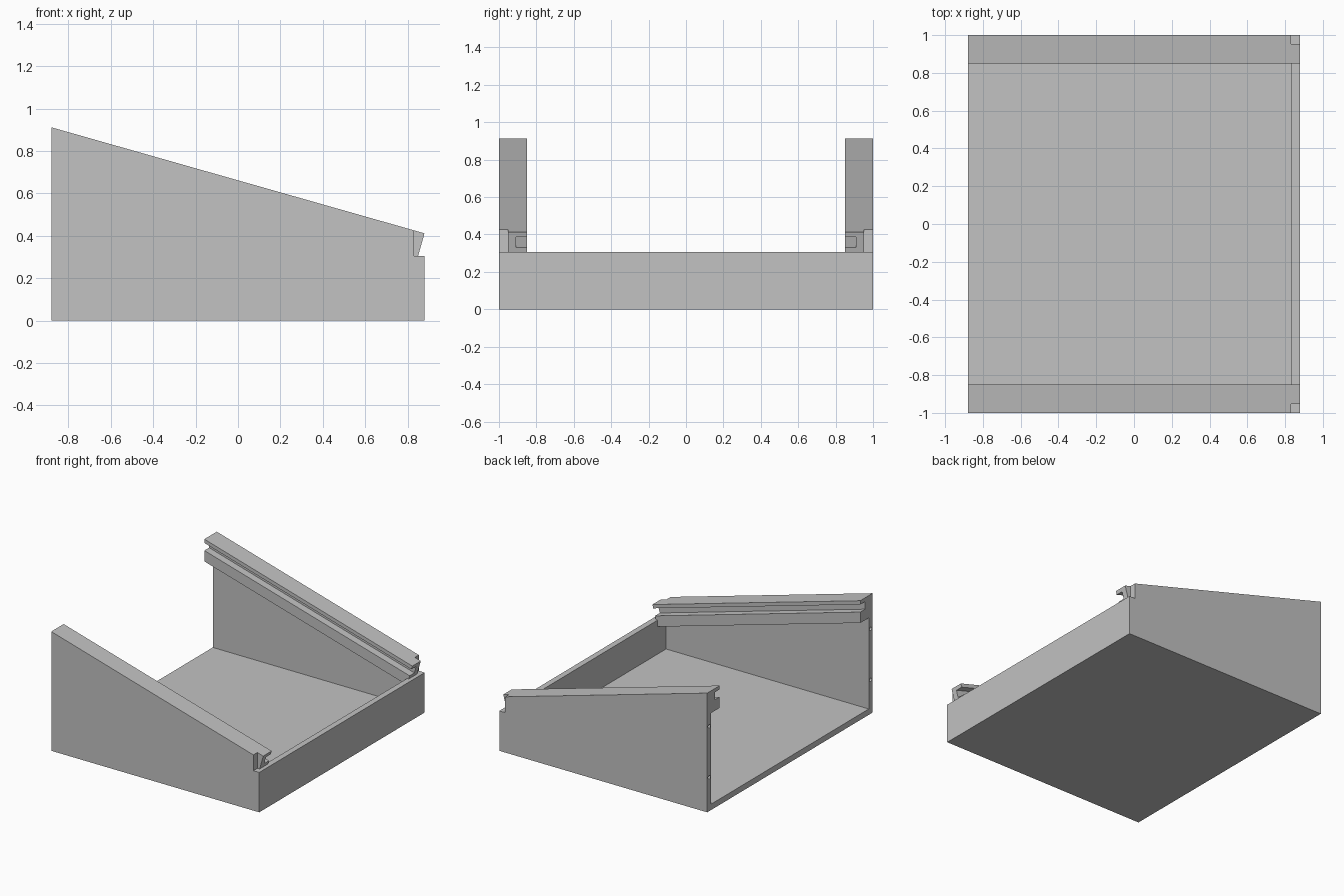
import bpy, bmesh

if "Cube" in bpy.data.objects:
    bpy.data.objects.remove(bpy.data.objects["Cube"], do_unlink=True)

HALF_X, HALF_Y = 0.88, 1.0
WALL, FLOOR = 0.048, 0.045
LIP_Z, LOW_Z, HIGH_Z = 0.305, 0.412, 0.912
SLOPE = (HIGH_Z - LOW_Z) / (2 * HALF_X)
INNER_Y = HALF_Y - WALL

grey = bpy.data.materials.new("light_grey")
grey.use_nodes = True
grey.diffuse_color = (0.54, 0.54, 0.54, 1)
grey.node_tree.nodes["Principled BSDF"].inputs["Base Color"].default_value = (0.54, 0.54, 0.54, 1)


def top_z(x):
    return LOW_Z + SLOPE * (HALF_X - x)


def loft(name, start, end):
    """Solid spanning two matching outlines."""
    bm = bmesh.new()
    a = [bm.verts.new(p) for p in start]
    b = [bm.verts.new(p) for p in end]
    bm.faces.new(a)
    bm.faces.new(b)
    for i in range(len(a)):
        j = (i + 1) % len(a)
        bm.faces.new((a[i], a[j], b[j], b[i]))
    bmesh.ops.recalc_face_normals(bm, faces=bm.faces)
    mesh = bpy.data.meshes.new(name)
    bm.to_mesh(mesh)
    bm.free()
    mesh.materials.append(grey)
    obj = bpy.data.objects.new(name, mesh)
    bpy.context.collection.objects.link(obj)
    return obj


def prism_y(name, outline, y0, y1):
    return loft(name, [(x, y0, z) for x, z in outline], [(x, y1, z) for x, z in outline])


# Floor and low end lip in one L-shaped section
prism_y("floor_and_lip", [(-HALF_X, 0), (HALF_X, 0), (HALF_X, LIP_Z), (0.835, LIP_Z),
                          (0.835, FLOOR), (-HALF_X, FLOOR)], -INNER_Y, INNER_Y)

# Sloping wall outline with the notch at its low end
NOTCH_X = 0.83
wall_outline = [(-HALF_X, 0), (HALF_X, 0), (HALF_X, LIP_Z), (NOTCH_X, LIP_Z),
                (NOTCH_X, top_z(NOTCH_X)), (-HALF_X, HIGH_Z)]

# Rail section: distance from the centre, depth below the sloping top
RAIL_Y, SLOT_Y = 0.85, 0.908
rail_section = [(INNER_Y, 0), (RAIL_Y, 0), (RAIL_Y, 0.029), (SLOT_Y, 0.029),
                (SLOT_Y, 0.087), (RAIL_Y, 0.087), (RAIL_Y, 0.17), (INNER_Y, 0.17)]

for label, side in (("front", -1), ("back", 1)):
    wall = prism_y(label + "_wall", wall_outline, side * INNER_Y, side * HALF_Y)

    # Screw holes in the open end of the wall
    for z in (0.26, 0.65):
        bpy.ops.mesh.primitive_cylinder_add(vertices=16, radius=0.013, depth=0.2,
                                            location=(-HALF_X, side * (HALF_Y - WALL / 2), z),
                                            rotation=(0, 1.5708, 0))
        cutter = bpy.context.object
        cutter.name = label + "_hole_cutter"
        cutter.data.materials.append(grey)
        hole = wall.modifiers.new("screw_hole", "BOOLEAN")
        hole.operation = "DIFFERENCE"
        hole.solver = "EXACT"
        hole.object = cutter
        bpy.context.view_layer.objects.active = wall
        bpy.ops.object.modifier_apply(modifier=hole.name)
        bpy.data.objects.remove(cutter, do_unlink=True)

    # Slotted rail: upright cut at the high end, square to the slope at the low end
    high = [(-HALF_X, side * y, HIGH_Z - d) for y, d in rail_section]
    low = []
    for y, d in rail_section:
        drop = d / (1 + SLOPE ** 2)
        low.append((HALF_X - SLOPE * drop, side * y, LOW_Z - drop))
    loft(label + "_slotted_rail", high, low)
